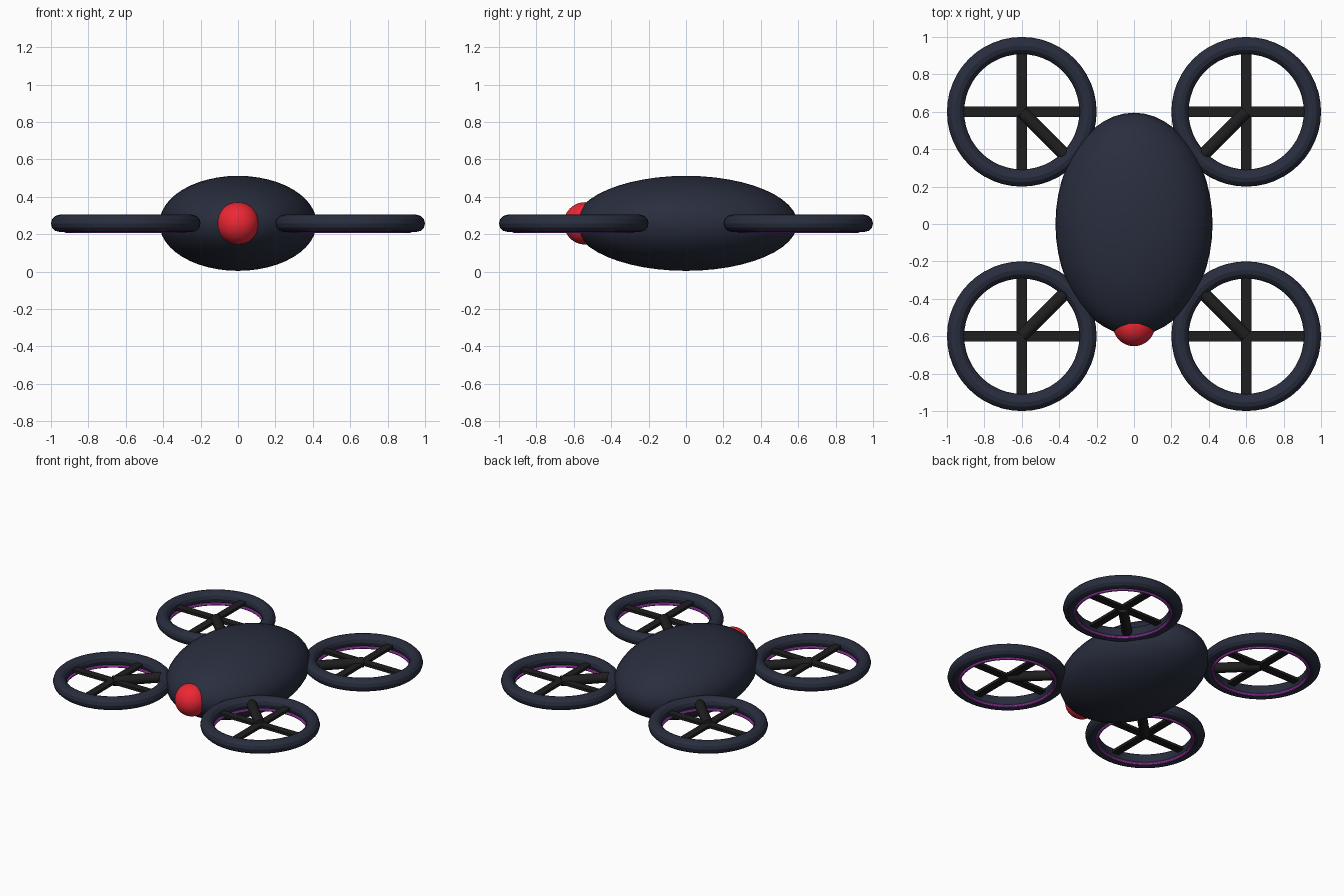
import bpy
from math import radians, atan2, hypot

if "Cube" in bpy.data.objects:
    bpy.data.objects.remove(bpy.data.objects["Cube"])

Z = 0.258  # height of the rotor plane


def material(name, rgb):
    m = bpy.data.materials.new(name)
    m.diffuse_color = (*rgb, 1)
    m.use_nodes = True
    m.node_tree.nodes["Principled BSDF"].inputs["Base Color"].default_value = m.diffuse_color
    return m


navy = material("navy", (0.022, 0.027, 0.048))
black = material("black", (0.013, 0.013, 0.013))
red = material("red", (0.85, 0.02, 0.035))
purple = material("purple", (0.5, 0.06, 0.6))


def finish(name, mat, angle=40):
    ob = bpy.context.object
    ob.name = name
    ob.data.materials.append(mat)
    bpy.ops.object.transform_apply(location=False, rotation=False, scale=True)
    bpy.ops.object.shade_smooth_by_angle(angle=radians(angle))
    return ob


def ellipsoid(name, loc, radii, mat):
    bpy.ops.mesh.primitive_uv_sphere_add(segments=48, ring_count=24, location=loc)
    bpy.context.object.scale = radii
    return finish(name, mat)


def ring(name, loc, major, minor, sides, mat):
    bpy.ops.mesh.primitive_torus_add(location=loc, major_radius=major, minor_radius=minor,
                                     major_segments=48, minor_segments=sides)
    return finish(name, mat, 25)


def bar(name, loc, size):
    bpy.ops.mesh.primitive_cube_add(size=1, location=loc)
    bpy.context.object.scale = size
    return finish(name, black)


def rod(name, a, b, radius):
    dx, dy = b[0] - a[0], b[1] - a[1]
    mid = ((a[0] + b[0]) / 2, (a[1] + b[1]) / 2, Z)
    bpy.ops.mesh.primitive_cylinder_add(vertices=16, radius=radius, depth=hypot(dx, dy),
                                        location=mid, rotation=(0, radians(90), atan2(dy, dx)))
    return finish(name, black)


# Hull and nose sensor
ellipsoid("body", (0, 0, Z), (0.42, 0.595, 0.254), navy)
ellipsoid("nose_sensor", (0, -0.54, Z), (0.113, 0.113, 0.113), red)

# Four ducted rotors with support arms
for sy, fb in ((-1, "front"), (1, "back")):
    for sx, lr in ((-1, "left"), (1, "right")):
        tag = f"{fb}_{lr}"
        x, y = 0.6 * sx, 0.6 * sy
        ring("rotor_guard_" + tag, (x, y, Z), 0.354, 0.046, 12, navy)
        ring("light_ring_" + tag, (x, y, Z - 0.041), 0.32, 0.01, 8, purple)
        bar("blade_x_" + tag, (x, y, Z), (0.68, 0.055, 0.02))
        bar("blade_y_" + tag, (x, y, Z), (0.055, 0.68, 0.02))
        rod("arm_" + tag, (x, y), (0.2 * sx, 0.2 * sy), 0.035)
